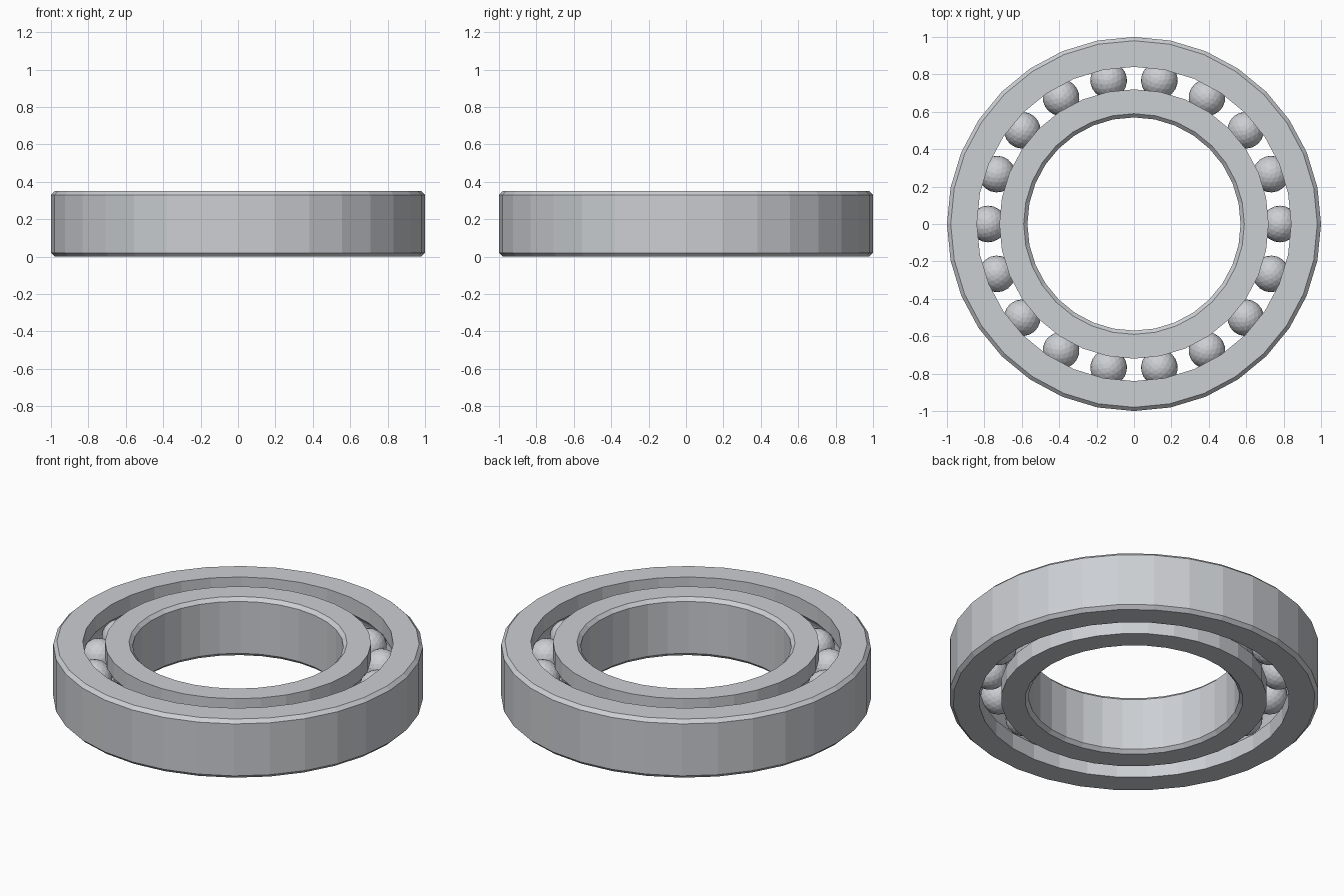
import bpy
import bmesh
import math
from mathutils import Matrix

cube = bpy.data.objects.get("Cube")
if cube:
    bpy.data.objects.remove(cube, do_unlink=True)

HEIGHT, SIDES, BALLS = 0.35, 32, 18
PITCH, BALL_R, MID = 0.78, 0.098, 0.175
CHAMFER = 0.02

steel = bpy.data.materials.new("steel_grey")
steel.use_nodes = True
colour = (0.6, 0.62, 0.65, 1)
steel.diffuse_color = colour
steel.node_tree.nodes["Principled BSDF"].inputs["Base Color"].default_value = colour


def finish(bm, name):
    mesh = bpy.data.meshes.new(name)
    bmesh.ops.recalc_face_normals(bm, faces=bm.faces)
    bm.to_mesh(mesh)
    bm.free()
    mesh.materials.append(steel)
    obj = bpy.data.objects.new(name, mesh)
    bpy.context.collection.objects.link(obj)
    return obj


def race_ring(name, plain_r, race_r):
    """Lathe a ring: chamfered plain wall, and a ball groove in the race wall."""
    side = 1 if race_r > plain_r else -1
    profile = [(race_r, 0), (plain_r + side * CHAMFER, 0), (plain_r, CHAMFER),
               (plain_r, HEIGHT - CHAMFER), (plain_r + side * CHAMFER, HEIGHT),
               (race_r, HEIGHT)]
    # Groove arc follows the balls, from the top edge to the bottom edge
    groove_r = BALL_R + 0.002
    half = math.acos(abs(race_r - PITCH) / groove_r)
    for i in range(9):
        a = half * (1 - i / 4)
        profile.append((PITCH - side * groove_r * math.cos(a),
                        MID + groove_r * math.sin(a)))
    bm = bmesh.new()
    loops = []
    for k in range(SIDES):
        t = 2 * math.pi * k / SIDES
        loops.append([bm.verts.new((r * math.cos(t), r * math.sin(t), z))
                      for r, z in profile])
    n = len(profile)
    for k in range(SIDES):
        a, b = loops[k], loops[(k + 1) % SIDES]
        for j in range(n):
            m = (j + 1) % n
            bm.faces.new((a[j], b[j], b[m], a[m]))
    return finish(bm, name)


race_ring("outer_ring", 1.0, 0.84)
race_ring("inner_ring", 0.57, 0.72)

# Faceted balls spaced evenly around the groove
for i in range(BALLS):
    bm = bmesh.new()
    bmesh.ops.create_icosphere(bm, subdivisions=3, radius=BALL_R)
    ball = finish(bm, f"ball_{i + 1}")
    ball.matrix_world = (Matrix.Rotation(2 * math.pi * i / BALLS, 4, "Z")
                         @ Matrix.Translation((PITCH, 0, MID)))
